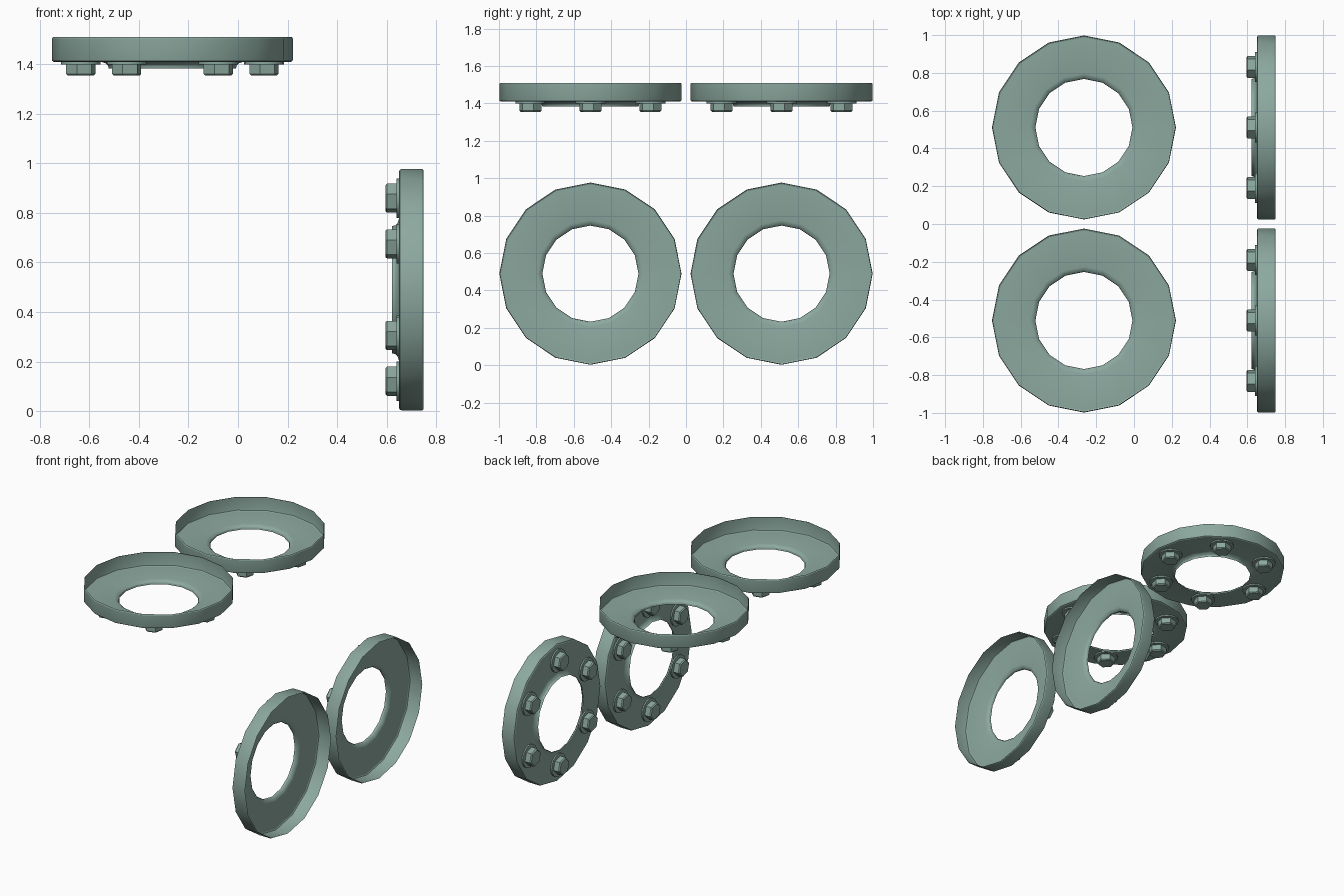
import bpy, bmesh
from math import radians, cos, sin
from mathutils import Matrix

cube = bpy.data.objects.get("Cube")
if cube:
    bpy.data.objects.remove(cube)

sage = bpy.data.materials.new("sage green")
sage.use_nodes = True
color = (0.26, 0.39, 0.345, 1)
sage.diffuse_color = color
sage.node_tree.nodes["Principled BSDF"].inputs["Base Color"].default_value = color


def finish(bm, name, matrix, angle):
    mesh = bpy.data.meshes.new(name)
    bm.to_mesh(mesh)
    bm.free()
    mesh.materials.append(sage)
    obj = bpy.data.objects.new(name, mesh)
    bpy.context.collection.objects.link(obj)
    obj.matrix_world = matrix
    bpy.ops.object.select_all(action="DESELECT")
    obj.select_set(True)
    bpy.context.view_layer.objects.active = obj
    bpy.ops.object.shade_smooth_by_angle(angle=radians(angle))


def lathe(bm, profile, sides, turn=0, cap=False):
    """Revolve (radius, height) points around z; optionally close the last ring."""
    rings = []
    for r, z in profile:
        angles = [radians(360 * i / sides + turn) for i in range(sides)]
        rings.append([bm.verts.new((r * cos(a), r * sin(a), z)) for a in angles])
    for upper, lower in zip(rings, rings[1:]):
        for i in range(sides):
            j = (i + 1) % sides
            bm.faces.new((upper[i], lower[i], lower[j], upper[j]))
    if cap:
        bm.faces.new(rings[-1][::-1])


# Open dish: outer wall, flat floor and rolled lip around the hole
DISH = [(0.483, 0), (0.487, -0.006), (0.487, -0.09), (0.485, -0.096), (0.478, -0.1),
        (0.285, -0.1), (0.27, -0.105), (0.26, -0.115), (0.257, -0.127)]
WASHER = [(0.08, -0.1), (0.08, -0.11), (0.05, -0.11)]
HEAD = [(0.061, -0.108), (0.061, -0.148), (0.054, -0.155)]


def flange(name, matrix):
    bm = bmesh.new()
    lathe(bm, DISH, 16)
    finish(bm, name + "_dish", matrix, 30)
    # Six bolts with washers around the underside
    for i in range(6):
        turn = radians(60 * i)
        place = matrix @ Matrix.Translation((0.37 * cos(turn), 0.37 * sin(turn), 0))
        bm = bmesh.new()
        lathe(bm, WASHER, 16)
        lathe(bm, HEAD, 6, turn=15, cap=True)
        finish(bm, f"{name}_bolt_{i + 1}", place, 30)


# Two flat flanges above and two upright flanges facing left
for label, y in (("front", -0.511), ("back", 0.511)):
    flange(label + "_upper", Matrix.Translation((-0.265, y, 1.51)))
    flange(label + "_upright",
           Matrix.Translation((0.75, y, 0.49)) @ Matrix.Rotation(radians(90), 4, "Y"))
